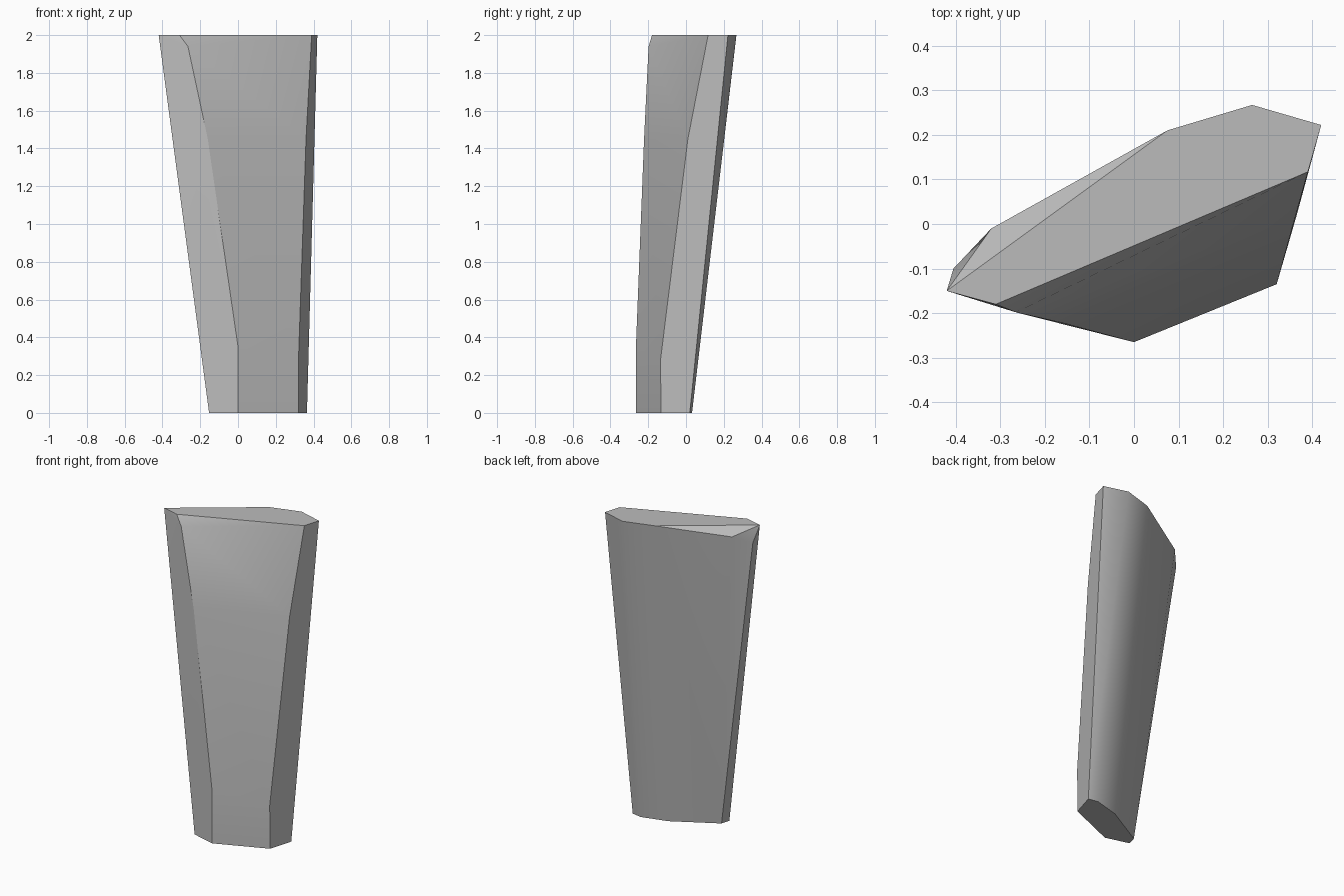
import bpy
import bmesh
import math

cube = bpy.data.objects.get("Cube")
if cube:
    bpy.data.objects.remove(cube, do_unlink=True)

# Grey stone colour
stone = bpy.data.materials.new("grey_stone")
stone.use_nodes = True
grey = (0.5, 0.5, 0.5, 1.0)
stone.diffuse_color = grey
stone.node_tree.nodes["Principled BSDF"].inputs["Base Color"].default_value = grey

# Long edges of the slab, each listed from foot to crown
front_right_ridge = [(0, -.265, 0), (0, -.265, .35), (-.16, -.222, 1.45),
                     (-.265, -.198, 1.94), (-.31, -.18, 2)]
front_left_ridge = [(.32, -.132, 0), (.32, -.135, .28), (.36, .01, 1.45), (.39, .117, 2)]
left_edge = [(.365, .02, 0), (.42, .222, 2)]
back_left_edge = [(.30, .032, 0), (.265, .267, 2)]
back_middle_edge = [(.135, -.013, 0), (.075, .21, 2)]
back_right_edge = [(-.137, -.165, 0), (-.405, -.1, 1.9), (-.32, -.01, 1.95)]
right_edge = [(-.153, -.222, 0), (-.42, -.15, 2)]

# Wrap the edges in one faceted solid
bm = bmesh.new()
for edge in (front_right_ridge, front_left_ridge, left_edge, back_left_edge,
             back_middle_edge, back_right_edge, right_edge):
    for point in edge:
        bm.verts.new(point)
bmesh.ops.convex_hull(bm, input=bm.verts[:])
bmesh.ops.dissolve_limit(bm, angle_limit=math.radians(1), verts=bm.verts[:], edges=bm.edges[:])
bmesh.ops.recalc_face_normals(bm, faces=bm.faces[:])

mesh = bpy.data.meshes.new("stone_slab")
bm.to_mesh(mesh)
bm.free()
mesh.materials.append(stone)
slab = bpy.data.objects.new("stone_slab", mesh)
bpy.context.collection.objects.link(slab)

# Soft facets on the back, crisp ridges elsewhere
bpy.ops.object.select_all(action='DESELECT')
slab.select_set(True)
bpy.context.view_layer.objects.active = slab
bpy.ops.object.shade_smooth_by_angle(angle=math.radians(30))
